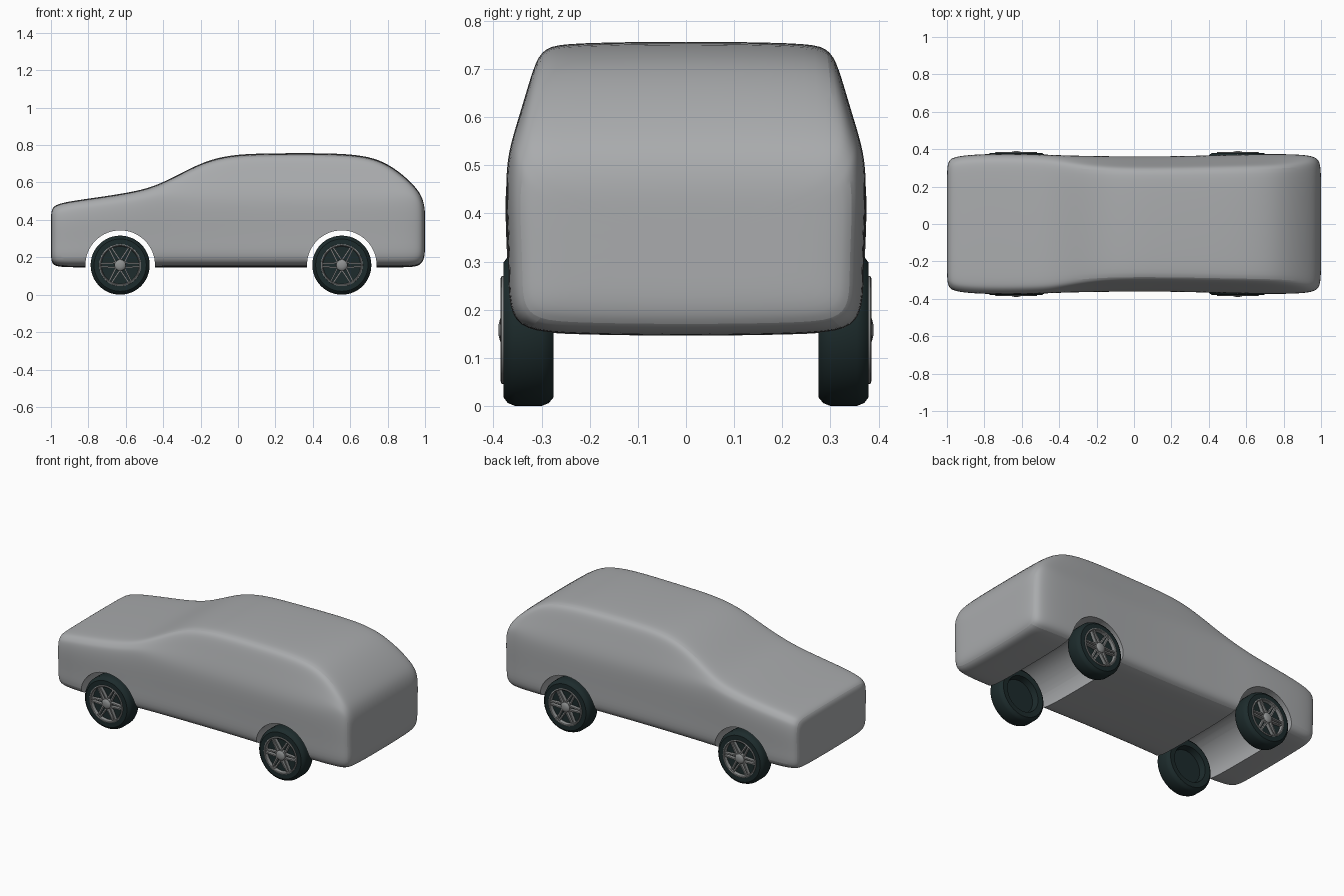
import bpy, bmesh, math
from mathutils import Matrix, Vector

if "Cube" in bpy.data.objects:
    bpy.data.objects.remove(bpy.data.objects["Cube"])


def material(name, color):
    m = bpy.data.materials.new(name)
    m.use_nodes = True
    m.diffuse_color = (*color, 1)
    m.node_tree.nodes["Principled BSDF"].inputs["Base Color"].default_value = (*color, 1)
    return m


PAINT = material("grey paint", (0.4, 0.41, 0.42))
RUBBER = material("dark rubber", (0.012, 0.024, 0.025))
ALLOY = material("grey alloy", (0.27, 0.28, 0.28))


def make_object(name, bm, mat, angle=40):
    bmesh.ops.recalc_face_normals(bm, faces=bm.faces)
    mesh = bpy.data.meshes.new(name)
    bm.to_mesh(mesh)
    bm.free()
    mesh.materials.append(mat)
    ob = bpy.data.objects.new(name, mesh)
    bpy.context.scene.collection.objects.link(ob)
    smooth(ob, angle)
    return ob


def smooth(ob, angle):
    bpy.ops.object.select_all(action="DESELECT")
    ob.select_set(True)
    bpy.context.view_layer.objects.active = ob
    bpy.ops.object.shade_smooth_by_angle(angle=math.radians(angle))


# Body cross-section: flat floor, bulging side, tapering cabin or rounded bonnet edge
HOOD = [(0.96, 0.35), (0.92, 0.7), (0.86, 0.9), (0.65, 0.97)]
CABIN = [(0.91, 0.42), (0.85, 0.78), (0.80, 0.95), (0.65, 0.985)]


def section(x, top, bottom, w):
    shoulder = min(0.53, top - 0.13 * (top - bottom))
    low, high = shoulder - bottom, top - shoulder
    t = max(0, min(1, (high - 0.05) / 0.15))
    half = [(0.65, bottom + 0.01 * low), (0.9, bottom + 0.03 * low),
            (0.985, bottom + 0.14 * low), (0.98, bottom + 0.4 * low),
            (1.0, bottom + 0.8 * low), (0.985, shoulder)]
    for (a, c), (b, d) in zip(HOOD, CABIN):
        half.append((a + (b - a) * t, shoulder + (c + (d - c) * t) * high))
    right = [(x, y * w, z) for y, z in half]
    left = [(x, -y, z) for x, y, z in reversed(right)]
    return [(x, 0, bottom)] + right + [(x, 0, top)] + left


# Stations along the car: x, roof height, floor height, half width
STATIONS = [
    (-1.0, 0.38, 0.26, 0.16), (-1.0, 0.435, 0.19, 0.30), (-0.992, 0.468, 0.16, 0.342),
    (-0.96, 0.488, 0.147, 0.362), (-0.86, 0.506, 0.145, 0.374), (-0.7, 0.528, 0.145, 0.378),
    (-0.54, 0.554, 0.145, 0.376), (-0.43, 0.586, 0.145, 0.371), (-0.31, 0.648, 0.145, 0.367),
    (-0.18, 0.714, 0.145, 0.365), (-0.04, 0.75, 0.145, 0.363), (0.14, 0.757, 0.145, 0.363),
    (0.34, 0.758, 0.145, 0.367), (0.52, 0.757, 0.145, 0.372), (0.67, 0.746, 0.145, 0.375),
    (0.78, 0.714, 0.145, 0.376), (0.88, 0.645, 0.145, 0.374), (0.95, 0.576, 0.147, 0.366),
    (0.985, 0.525, 0.165, 0.350), (1.0, 0.46, 0.21, 0.31), (1.0, 0.40, 0.28, 0.16)]

bm = bmesh.new()
rings = [[bm.verts.new(p) for p in section(*s)] for s in STATIONS]
for a, b in zip(rings, rings[1:]):
    for i in range(len(a)):
        j = (i + 1) % len(a)
        bm.faces.new((a[i], a[j], b[j], b[i]))
bm.faces.new(rings[0])
bm.faces.new(rings[-1])
body = make_object("car_body", bm, PAINT)
sub = body.modifiers.new("rounding", "SUBSURF")
sub.levels = sub.render_levels = 2

# Wheel arches cut right across the body
AXLES = {"front": -0.63, "rear": 0.555}
WHEEL_Z = 0.158
for end, x in AXLES.items():
    bm = bmesh.new()
    bmesh.ops.create_cone(bm, cap_ends=True, segments=64, radius1=0.186, radius2=0.186, depth=1.2,
                          matrix=Matrix.Translation((x, 0, WHEEL_Z)) @ Matrix.Rotation(math.pi / 2, 4, "X"))
    cutter = make_object(end + "_arch_cutter", bm, PAINT)
    cut = body.modifiers.new(end + " arch", "BOOLEAN")
    cut.operation = "DIFFERENCE"
    cut.solver = "EXACT"
    cut.object = cutter
    cutter.hide_render = True
    cutter.hide_set(True)

# Bake the body so the arch edges stay sharp, then drop the cutters
deps = bpy.context.evaluated_depsgraph_get()
baked = bpy.data.meshes.new_from_object(body.evaluated_get(deps))
body.modifiers.clear()
body.data = baked
for end in AXLES:
    bpy.data.objects.remove(bpy.data.objects[end + "_arch_cutter"])
smooth(body, 40)


def lathe(bm, profile, steps=48):
    """Spin (radius, y) points around the y axis."""
    verts = [bm.verts.new((r, y, 0)) for r, y in profile]
    edges = [bm.edges.new(pair) for pair in zip(verts, verts[1:])]
    bmesh.ops.spin(bm, geom=verts + edges, cent=(0, 0, 0), axis=(0, 1, 0),
                   angle=math.tau, steps=steps, use_merge=True)
    bmesh.ops.remove_doubles(bm, verts=bm.verts, dist=0.0001)


def box(bm, size, matrix):
    bmesh.ops.create_cube(bm, size=1, matrix=matrix @ Matrix.Diagonal((*size, 1)))


# Wheel profiles; y runs outward from the car's centre line
TYRE = [(0, 0.315), (0.1, 0.315), (0.108, 0.278), (0.14, 0.275), (0.152, 0.285), (0.158, 0.3),
        (0.158, 0.355), (0.152, 0.37), (0.14, 0.379), (0.112, 0.379), (0.106, 0.362), (0, 0.358)]
RIM = [(0.113, 0.372), (0.112, 0.383), (0.107, 0.385), (0.103, 0.382), (0.1, 0.36)]
HUB = [(0.03, 0.355), (0.03, 0.38), (0.024, 0.386), (0.012, 0.389), (0, 0.39)]


def build_wheel(name, x, side):
    place = Matrix.Translation((x, 0, WHEEL_Z)) @ Matrix.Diagonal((1, side, 1, 1))
    tyre = bmesh.new()
    lathe(tyre, TYRE)
    alloy = bmesh.new()
    lathe(alloy, RIM)
    lathe(alloy, HUB, 24)
    # Six pairs of slim spokes
    for k in range(6):
        turn = Matrix.Rotation(k * math.tau / 6, 4, "Y")
        for offset in (-1, 1):
            lean = Matrix.Rotation(offset * 0.06, 4, "Y")
            spot = Matrix.Translation(Vector((0.064, 0.369, offset * 0.01)))
            box(alloy, (0.084, 0.022, 0.008), turn @ spot @ lean)
    for part, bm, mat in (("tyre", tyre, RUBBER), ("rim", alloy, ALLOY)):
        bm.transform(place)
        make_object(name + "_" + part, bm, mat, 35)


for end, x in AXLES.items():
    for label, side in (("right", -1), ("left", 1)):
        # The car drives toward -x, its near side lies at -y
        build_wheel(f"{end}_{label}_wheel", x, side)
